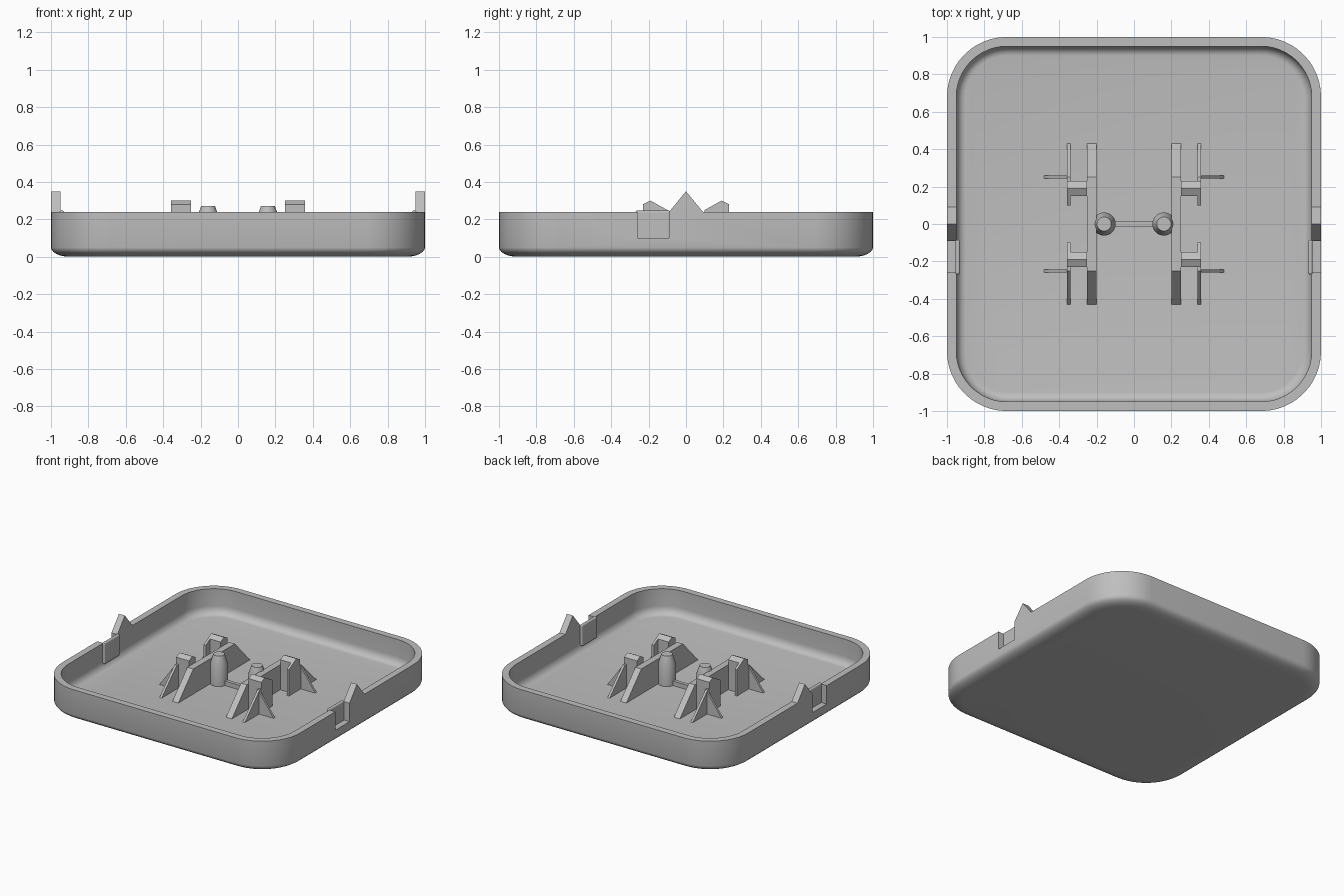
import bpy, bmesh, math
from mathutils import Vector

if "Cube" in bpy.data.objects:
    bpy.data.objects.remove(bpy.data.objects["Cube"], do_unlink=True)

grey = bpy.data.materials.new("plain_grey")
grey.use_nodes = True
grey.diffuse_color = (0.52, 0.52, 0.52, 1)
grey.node_tree.nodes["Principled BSDF"].inputs["Base Color"].default_value = (0.52, 0.52, 0.52, 1)

FLOOR, RIM = 0.05, 0.24


def finish(name, bm, smooth=False):
    bmesh.ops.recalc_face_normals(bm, faces=bm.faces[:])
    mesh = bpy.data.meshes.new(name)
    bm.to_mesh(mesh)
    bm.free()
    obj = bpy.data.objects.new(name, mesh)
    bpy.context.collection.objects.link(obj)
    mesh.materials.append(grey)
    if smooth:
        shade(obj)
    return obj


def shade(obj):
    bpy.ops.object.select_all(action='DESELECT')
    obj.select_set(True)
    bpy.context.view_layer.objects.active = obj
    bpy.ops.object.shade_smooth_by_angle(angle=math.radians(35))


def prism(name, profile, lo, hi, along="x", sx=1, sy=1):
    """Extrude a (across, z) profile along x or y, mirrored by the signs."""
    bm = bmesh.new()
    ends = []
    for d in (lo, hi):
        pts = [(d, a, z) if along == "x" else (a, d, z) for a, z in profile]
        ends.append([bm.verts.new((x * sx, y * sy, z)) for x, y, z in pts])
    bm.faces.new(ends[0])
    bm.faces.new(ends[1])
    n = len(profile)
    for i in range(n):
        j = (i + 1) % n
        bm.faces.new((ends[0][i], ends[0][j], ends[1][j], ends[1][i]))
    return finish(name, bm)


def box(name, x0, x1, y0, y1, z0, z1, sx=1):
    return prism(name, [(y0, z0), (y1, z0), (y1, z1), (y0, z1)], x0, x1, sx=sx)


def rounded_ring(bm, inset, z, radius=0.32, steps=12):
    verts = []
    c, r = 1 - radius, radius - inset
    for q, (cx, cy) in enumerate([(c, c), (-c, c), (-c, -c), (c, -c)]):
        for s in range(steps + 1):
            a = math.pi / 2 * (q + s / steps)
            verts.append(bm.verts.new((cx + r * math.cos(a), cy + r * math.sin(a), z)))
    return verts


# Tray shell: rounded squares lofted from the underside over the rim to the floor
quarter = [math.pi / 2 * i / 6 for i in range(7)]
section = [(0.1 - 0.1 * math.sin(t), 0.05 - 0.05 * math.cos(t)) for t in quarter]
section += [(0, RIM), (0.05, RIM)]
section += [(0.1 - 0.05 * math.cos(t), FLOOR + 0.06 - 0.06 * math.sin(t)) for t in quarter]
bm = bmesh.new()
rings = [rounded_ring(bm, inset, z) for inset, z in section]
for a, b in zip(rings, rings[1:]):
    for i in range(len(a)):
        j = (i + 1) % len(a)
        bm.faces.new((a[i], a[j], b[j], b[i]))
bm.faces.new(rings[0])
bm.faces.new(rings[-1])
tray = finish("tray", bm)

# Latch notches cut in both side walls
for sx in (1, -1):
    cutter = box("notch_cutter", 0.94, 1.1, -0.26, -0.09, 0.1, 0.4, sx)
    cutter.hide_render = True
    mod = tray.modifiers.new("notch", 'BOOLEAN')
    mod.operation = 'DIFFERENCE'
    mod.solver = 'EXACT'
    mod.object = cutter
    bpy.context.view_layer.objects.active = tray
    bpy.ops.object.modifier_apply(modifier=mod.name)
    bpy.data.objects.remove(cutter, do_unlink=True)
shade(tray)

for sx, side in ((1, "left"), (-1, "right")):
    # Side latch: pointed tooth on the rim and backing plate behind the notch
    prism(side + "_rim_tooth", [(-0.09, RIM), (0.09, RIM), (0, 0.35)], 0.95, 1.0, sx=sx)
    plate = box(side + "_notch_backing", 0.93, 0.955, -0.27, -0.085, 0.085, 0.247, sx)
    bevel = plate.modifiers.new("soft_edges", 'BEVEL')
    bevel.width = 0.01
    bevel.segments = 3

    # Long rib with sloping ends
    prism(side + "_long_rib", [(-0.43, FLOOR), (0.43, FLOOR), (0.25, RIM), (-0.25, RIM)],
          0.2, 0.25, sx=sx)

    # Round post with tapered tip
    bm = bmesh.new()
    loops = []
    for r, z in ((0.062, FLOOR), (0.062, 0.2), (0.038, 0.27)):
        loops.append([bm.verts.new((sx * 0.16 + r * math.cos(k * math.tau / 32),
                                    r * math.sin(k * math.tau / 32), z)) for k in range(32)])
    for a, b in zip(loops, loops[1:]):
        for i in range(32):
            bm.faces.new((a[i], a[i - 1], b[i - 1], b[i]))
    bm.faces.new(loops[0])
    bm.faces.new(loops[-1])
    finish(side + "_post", bm, smooth=True)

    for sy, end in ((1, "back"), (-1, "front")):
        tag = end + "_" + side
        # Clip block with a peaked top
        prism(tag + "_clip", [(0.15, FLOOR), (0.23, FLOOR), (0.23, 0.28), (0.19, 0.3), (0.15, 0.278)],
              0.25, 0.345, sx=sx, sy=sy)
        # Side plate of the clip, running out into a sloping fin
        prism(tag + "_clip_plate",
              [(0.1, FLOOR), (0.43, FLOOR), (0.25, 0.23), (0.23, 0.23), (0.23, 0.28),
               (0.19, 0.3), (0.1, 0.25)], 0.34, 0.358, sx=sx, sy=sy)
        # Thin outward brace
        prism(tag + "_brace", [(0.35, FLOOR), (0.48, FLOOR), (0.358, 0.22), (0.35, 0.22)],
              0.242, 0.258, along="y", sx=sx, sy=sy)

# Low bar joining the posts
box("post_bar", -0.12, 0.12, -0.013, 0.013, FLOOR, 0.085)
